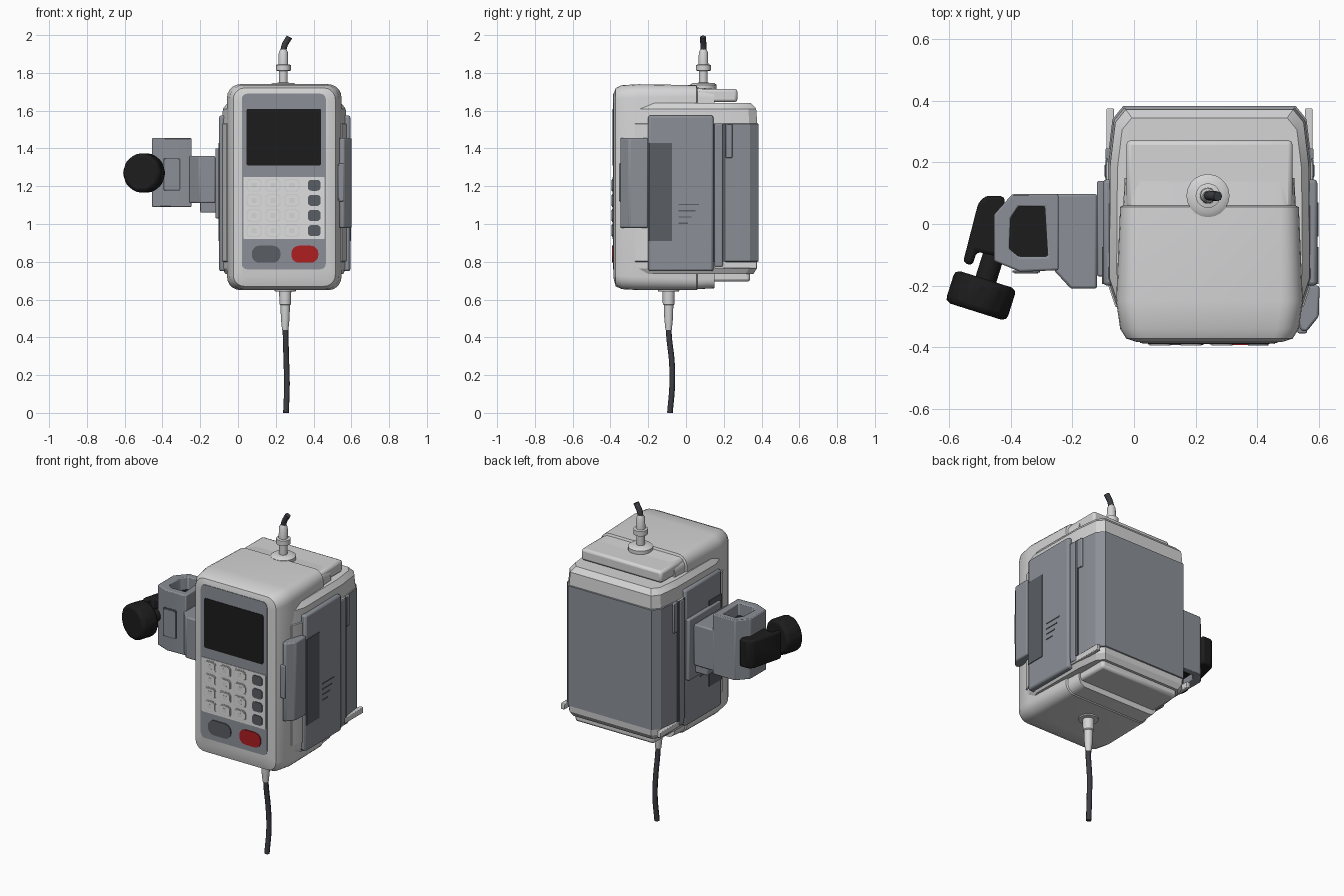
import bpy, bmesh, math
from mathutils import Vector

if "Cube" in bpy.data.objects:
    bpy.data.objects.remove(bpy.data.objects["Cube"])


def material(name, r, g, b):
    m = bpy.data.materials.new(name)
    m.diffuse_color = (r, g, b, 1)
    m.use_nodes = True
    m.node_tree.nodes["Principled BSDF"].inputs["Base Color"].default_value = m.diffuse_color
    return m


WHITE = material("off white", 0.66, 0.66, 0.67)
PALE = material("pale key", 0.74, 0.74, 0.74)
GREY = material("mid grey", 0.26, 0.28, 0.31)
DARK = material("dark grey", 0.10, 0.11, 0.125)
CABLE = material("cable grey", 0.045, 0.048, 0.055)
BLACK = material("black", 0.012, 0.012, 0.012)
RED = material("red", 0.42, 0.013, 0.015)
CX = 0.245  # centre line of the body


def finish(name, bm, mat, bevel=0, angle=35):
    bmesh.ops.recalc_face_normals(bm, faces=bm.faces)
    me = bpy.data.meshes.new(name)
    bm.to_mesh(me)
    bm.free()
    ob = bpy.data.objects.new(name, me)
    bpy.context.collection.objects.link(ob)
    me.materials.append(mat)
    if bevel:
        mod = ob.modifiers.new("bevel", 'BEVEL')
        mod.width, mod.segments, mod.limit_method = bevel, 2, 'ANGLE'
    bpy.ops.object.select_all(action='DESELECT')
    ob.select_set(True)
    bpy.context.view_layer.objects.active = ob
    bpy.ops.object.shade_smooth_by_angle(angle=math.radians(angle))
    return ob


def loft(name, rings, mat, bevel=0, closed=False, angle=35):
    """Skin a row of equal-length rings; closed joins last to first."""
    bm = bmesh.new()
    vs = [[bm.verts.new(p) for p in ring] for ring in rings]
    n = len(vs[0])
    for a, b in zip(vs, vs[1:] + (vs[:1] if closed else [])):
        for i in range(n):
            bm.faces.new((a[i], a[(i + 1) % n], b[(i + 1) % n], b[i]))
    if not closed:
        bm.faces.new(vs[0])
        bm.faces.new(vs[-1])
    return finish(name, bm, mat, bevel, angle)


def prism(name, plan, z0, z1, mat, bevel=0):
    return loft(name, [[(x, y, z) for x, y in plan] for z in (z0, z1)], mat, bevel)


def box(name, x0, x1, y0, y1, z0, z1, mat, bevel=0):
    return prism(name, [(x0, y0), (x1, y0), (x1, y1), (x0, y1)], z0, z1, mat, bevel)


def rounded(x0, x1, z0, z1, r, y, n=5):
    """Rounded rectangle facing the front."""
    pts = []
    for k, (cx, cz) in enumerate([(x1 - r, z1 - r), (x0 + r, z1 - r),
                                  (x0 + r, z0 + r), (x1 - r, z0 + r)]):
        for i in range(n + 1):
            a = (k + i / n) * math.pi / 2
            pts.append((cx + r * math.cos(a), y, cz + r * math.sin(a)))
    return pts


def plate(name, x0, x1, z0, z1, r, y, mat, t=0.006):
    return loft(name, [rounded(x0, x1, z0, z1, r, yy) for yy in (y, y + t)], mat)


def lathe(name, profile, x, y, mat, n=20):
    rings = [[(x + r * math.cos(2 * math.pi * i / n), y + r * math.sin(2 * math.pi * i / n), z)
              for i in range(n)] for r, z in profile]
    return loft(name, rings, mat)


def rod(name, a, b, r, sides, mat, bevel=0):
    a, b = Vector(a), Vector(b)
    q = (b - a).to_track_quat('Z', 'Y')
    circle = [q @ Vector((r * math.cos(2 * math.pi * i / sides),
                          r * math.sin(2 * math.pi * i / sides), 0)) for i in range(sides)]
    return loft(name, [[c + p for c in circle] for p in (a, b)], mat, bevel)


def cable(name, pts, r, mat):
    cu = bpy.data.curves.new(name, 'CURVE')
    cu.dimensions, cu.bevel_depth, cu.bevel_resolution, cu.use_fill_caps = '3D', r, 2, True
    sp = cu.splines.new('BEZIER')
    sp.bezier_points.add(len(pts) - 1)
    for bp, p in zip(sp.bezier_points, pts):
        bp.co, bp.handle_left_type, bp.handle_right_type = p, 'AUTO', 'AUTO'
    cu.materials.append(mat)
    bpy.context.collection.objects.link(bpy.data.objects.new(name, cu))


# Front housing: rounded sections from front to back
sections = [(-0.383, 0.01, 0.48, 0.71, 1.69, 0.05), (-0.372, -0.025, 0.515, 0.67, 1.72, 0.06),
            (-0.34, -0.045, 0.535, 0.655, 1.735, 0.07), (-0.25, -0.058, 0.548, 0.65, 1.74, 0.07),
            (0.055, -0.045, 0.535, 0.65, 1.735, 0.06), (0.06, -0.035, 0.525, 0.655, 1.722, 0.05),
            (0.15, -0.03, 0.52, 0.66, 1.715, 0.05)]
loft("front_housing", [rounded(*s[1:], s[0]) for s in sections], WHITE)
box("top_lip", -0.025, 0.515, 0.05, 0.272, 1.645, 1.716, WHITE, 0.015)
box("rear_base", -0.02, 0.51, 0.05, 0.34, 0.695, 0.78, WHITE, 0.015)

# Rear case: plan outline skinned upward, the back wrapped by a grey cover
half = [(0.28, 0.383), (0.315, 0.34), (0.332, 0.2), (0.335, -0.18), (0.305, -0.27)]
plan = [(CX + x, y) for x, y in half] + [(CX - x, y) for x, y in reversed(half)]
levels = [(0.735, 0.93), (0.765, 0.98), (0.80, 0.985), (0.803, 1.0), (1.53, 1.0),
          (1.533, 0.985), (1.61, 0.97), (1.64, 0.90)]
case = loft("rear_case", [[(CX + (x - CX) * s, y * s, z) for x, y in plan] for z, s in levels],
            WHITE, angle=25)
case.data.materials.append(GREY)
for f in case.data.polygons:
    if f.center.y > 0.2 and 0.80 < f.center.z < 1.532:
        f.material_index = 1

# Side doors with hinge strips, latches and vents on both sides
for side, s in (("right", 1), ("left", -1)):
    def side_box(name, d0, d1, y0, y1, z0, z1, mat, bevel=0):
        xs = sorted((CX + s * d0, CX + s * d1))
        box(side + "_" + name, *xs, y0, y1, z0, z1, mat, bevel)
    d = 0.35 if s > 0 else 0.345
    side_box("door", 0.30, d, -0.20, 0.145, 0.75, 1.575, GREY, 0.012)
    side_box("hinge_strip", 0.30, 0.341, 0.15, 0.195, 0.775, 1.53, GREY, 0.006)
    side_box("hinge_groove", 0.30, 0.337, 0.14, 0.21, 0.80, 1.53, DARK)
    side_box("hinge_clip", 0.31, 0.338, 0.21, 0.245, 1.35, 1.53, GREY, 0.004)
    side_box("foot_clip", 0.31, 0.335, 0.15, 0.375, 0.765, 0.80, WHITE, 0.004)
    side_box("latch_recess", d - 0.01, d + 0.004, -0.195, -0.075, 0.91, 1.43, DARK)
    for i in range(4):
        w = (0.11, 0.09, 0.07, 0.05)[i]
        side_box("vent_%d" % i, d - 0.01, d + 0.003, -0.04, -0.04 + w,
                 1.10 - 0.033 * i, 1.106 - 0.033 * i, DARK)
    if s > 0:
        latch = [(0.52, -0.27), (0.54, -0.345), (0.56, -0.35), (0.60, -0.30), (0.602, -0.20), (0.54, -0.20)]
        prism("door_latch", latch, 0.98, 1.455, GREY, 0.008)
        box("latch_tab", 0.53, 0.562, -0.355, -0.30, 1.12, 1.32, GREY, 0.006)

# Front panel, screen and keypad
plate("front_panel", 0.02, 0.465, 0.76, 1.69, 0.03, -0.386, GREY)
plate("screen", 0.045, 0.44, 1.31, 1.61, 0.01, -0.389, BLACK)
plate("keypad", 0.028, 0.458, 0.92, 1.25, 0.008, -0.389, PALE)
for row in range(4):
    z = 1.205 - 0.08 * row
    for col in range(3):
        x = 0.085 + 0.1 * col
        plate("key_rim", x - 0.04, x + 0.04, z - 0.034, z + 0.034, 0.02, -0.391, WHITE)
        plate("key_top", x - 0.034, x + 0.034, z - 0.028, z + 0.028, 0.018, -0.394, PALE)
        plate("key_mark", x - 0.014, x + 0.014, z - 0.013, z + 0.013, 0.006, -0.395, WHITE)
    plate("function_key", 0.37, 0.437, z - 0.029, z + 0.029, 0.018, -0.394, DARK)
plate("grey_button", 0.073, 0.225, 0.795, 0.885, 0.04, -0.392, DARK)
plate("red_button", 0.283, 0.425, 0.795, 0.885, 0.04, -0.392, RED)

# Mounting bracket and hollow clamp on the left
box("bracket_pad", -0.12, -0.08, -0.17, 0.14, 1.03, 1.40, GREY, 0.006)
box("bracket_foot", -0.20, -0.10, -0.10, 0.08, 1.06, 1.13, GREY, 0.006)
prism("bracket", [(-0.26, 0.098), (-0.12, 0.098), (-0.12, -0.21), (-0.205, -0.21), (-0.26, -0.15)],
      1.11, 1.36, GREY, 0.008)
outer = [(-0.455, 0.03), (-0.395, 0.097), (-0.245, 0.097), (-0.245, -0.15), (-0.37, -0.155), (-0.455, -0.12)]
inner = [(-0.40, 0.02), (-0.375, 0.057), (-0.29, 0.057), (-0.28, -0.105), (-0.375, -0.105), (-0.405, -0.08)]
loft("clamp", [[(x, y, z) for x, y in p] for p, z in
               ((outer, 1.09), (outer, 1.455), (inner, 1.455), (inner, 1.09))], GREY, 0.006, True)
prism("clamp_lining", [(x, y) for x, y in inner], 1.13, 1.38, BLACK)
plate("clamp_slot", -0.395, -0.305, 1.175, 1.35, 0.01, -0.157, DARK)
plate("clamp_insert", -0.388, -0.312, 1.182, 1.343, 0.008, -0.16, GREY)

# Screw arm and knob
prism("screw_arm", [(-0.555, -0.125), (-0.505, 0.07), (-0.48, 0.092), (-0.42, 0.09), (-0.42, -0.11),
                    (-0.51, -0.09), (-0.525, -0.135)], 1.18, 1.35, BLACK, 0.012)
axis = Vector((0.3, 0.95, 0)).normalized()
hub = Vector((-0.497, -0.232, 1.27))
rod("screw_shaft", hub, hub + axis * 0.2, 0.035, 14, BLACK)
rod("knob", hub - axis * 0.055, hub + axis * 0.055, 0.108, 10, BLACK, 0.02)

# Top connector and cable
lathe("top_connector", [(0.07, 1.70), (0.07, 1.737), (0.055, 1.747), (0.023, 1.748), (0.023, 1.81),
                        (0.04, 1.812), (0.04, 1.842), (0.026, 1.845), (0.024, 1.91), (0.016, 1.925)],
      0.24, 0.092, WHITE)
cable("top_cable", [(0.24, 0.092, 1.89), (0.245, 0.092, 1.94), (0.272, 0.09, 1.99)], 0.016, CABLE)

# Bottom connector and cable
lathe("bottom_connector", [(0.06, 0.665), (0.055, 0.643), (0.032, 0.642), (0.031, 0.575), (0.025, 0.57),
                           (0.023, 0.50), (0.017, 0.44)], 0.25, -0.092, WHITE)
cable("bottom_cable", [(0.25, -0.092, 0.49), (0.252, -0.09, 0.41), (0.256, -0.075, 0.27),
                       (0.259, -0.073, 0.15), (0.254, -0.085, 0.0)], 0.015, CABLE)
